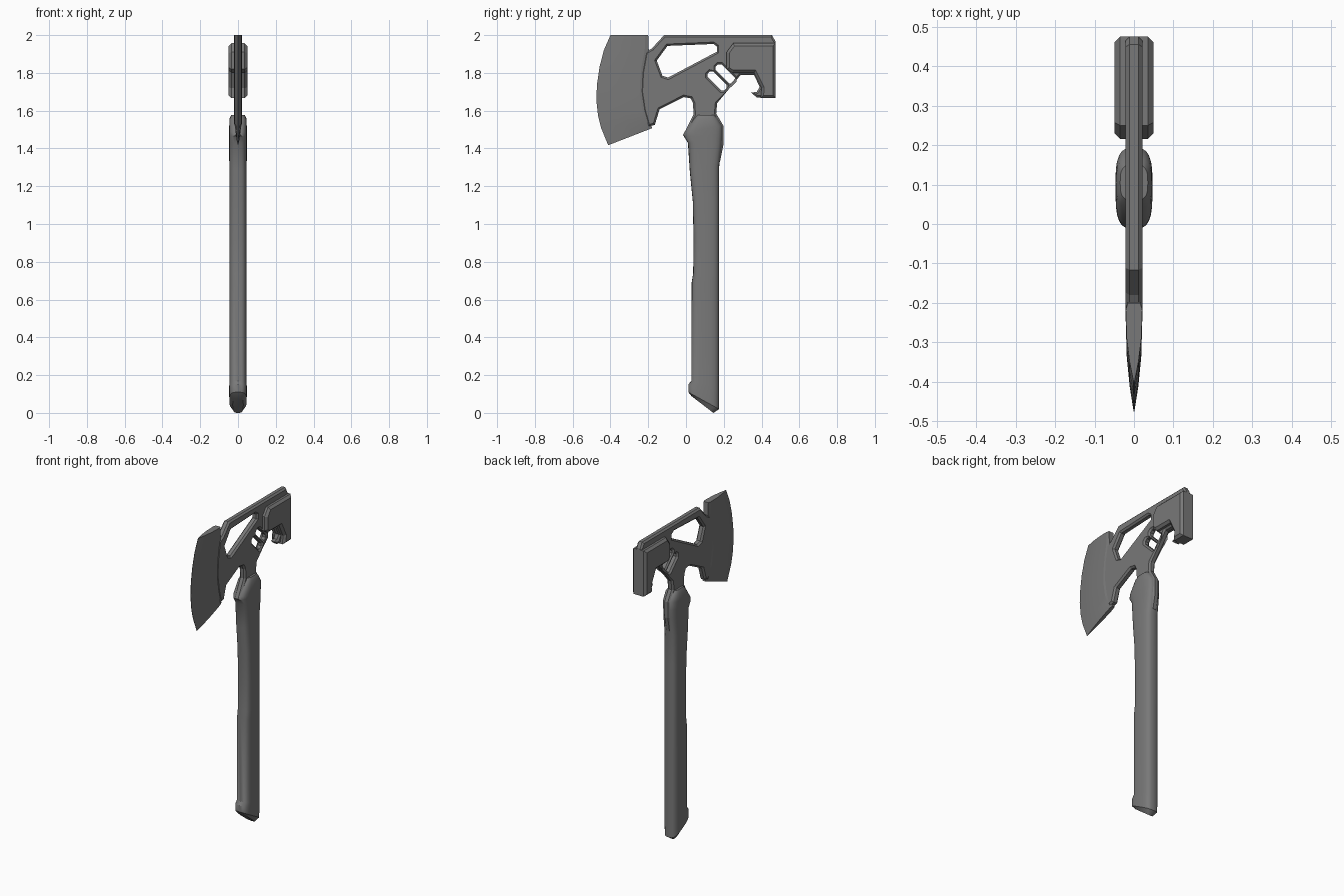
import bpy, bmesh
from math import cos, sin, pi, copysign, radians
from mathutils import Matrix

cube = bpy.data.objects.get("Cube")
if cube:
    bpy.data.objects.remove(cube, do_unlink=True)

steel = bpy.data.materials.new("dark grey")
steel.use_nodes = True
GREY = (0.19, 0.19, 0.19, 1)
steel.diffuse_color = GREY
steel.node_tree.nodes["Principled BSDF"].inputs["Base Color"].default_value = GREY

# Local x, y, z of a flat profile become world y, z, x
SIDE = Matrix(((0, 0, 1, 0), (1, 0, 0, 0), (0, 1, 0, 0), (0, 0, 0, 1)))


def select(obj):
    bpy.ops.object.select_all(action='DESELECT')
    obj.select_set(True)
    bpy.context.view_layer.objects.active = obj


def profile(name, loops, half, chamfer):
    """Chamfered slab from a (y, z) outline followed by its holes."""
    curve = bpy.data.curves.new(name, 'CURVE')
    curve.dimensions, curve.fill_mode = '2D', 'BOTH'
    curve.extrude, curve.bevel_depth = half - chamfer, chamfer
    curve.offset, curve.bevel_resolution = -chamfer, 0
    for loop in loops:
        spline = curve.splines.new('POLY')
        spline.points.add(len(loop) - 1)
        for point, (y, z) in zip(spline.points, loop):
            point.co = (y, z, 0, 1)
            point.radius = 1
        spline.use_cyclic_u = True
    curve.materials.append(steel)
    obj = bpy.data.objects.new(name, curve)
    bpy.context.collection.objects.link(obj)
    obj.matrix_world = SIDE
    select(obj)
    bpy.ops.object.convert(target='MESH')
    bpy.ops.object.shade_flat()


def loft(name, rings, angle):
    """Skin closed rings of equal length and cap both ends."""
    bm = bmesh.new()
    rows = [[bm.verts.new(p) for p in ring] for ring in rings]
    n = len(rows[0])
    for a, b in zip(rows, rows[1:]):
        for i in range(n):
            j = (i + 1) % n
            bm.faces.new((a[i], a[j], b[j], b[i]))
    bm.faces.new(rows[0])
    bm.faces.new(rows[-1])
    bmesh.ops.recalc_face_normals(bm, faces=bm.faces)
    mesh = bpy.data.meshes.new(name)
    bm.to_mesh(mesh)
    bm.free()
    mesh.materials.append(steel)
    obj = bpy.data.objects.new(name, mesh)
    bpy.context.collection.objects.link(obj)
    select(obj)
    bpy.ops.object.shade_smooth_by_angle(angle=radians(angle))


def slot(cy, cz, length=0.125, width=0.042):
    """Round-cornered slot sloping down towards the back."""
    a, w, c = length / 2, width / 2, 0.012
    corners = [(a, w - c), (a - c, w), (c - a, w), (-a, w - c),
               (-a, c - w), (c - a, -w), (a - c, -w), (a, c - w)]
    k = 0.5 ** 0.5
    return [(cy + k * (u + v), cz + k * (v - u)) for u, v in corners]


# Head plate: arm, hook and tang in one slab, with window and two slots
plate = [(-0.18, 1.93), (-0.116, 2.0), (0.455, 2.0), (0.475, 1.965),
         (0.475, 1.67), (0.375, 1.67), (0.345, 1.695), (0.375, 1.70),
         (0.39, 1.725), (0.36, 1.79), (0.29, 1.79), (0.165, 1.64),
         (0.16, 1.585), (0.198, 1.52), (0.198, 1.42), (0.18, 1.33),
         (0.10, 1.33), (0.03, 1.42), (-0.016, 1.47), (0.04, 1.58),
         (0.037, 1.64), (0.025, 1.665), (-0.012, 1.672), (-0.14, 1.607),
         (-0.165, 1.525), (-0.20, 1.515), (-0.225, 1.60), (-0.24, 1.70),
         (-0.235, 1.80), (-0.215, 1.91)]
window = [(-0.155, 1.865), (-0.098, 1.943), (0.145, 1.953), (0.163, 1.94),
          (0.163, 1.912), (-0.095, 1.775), (-0.125, 1.785)]
profile("head_plate", [plate, window, slot(0.165, 1.757), slot(0.208, 1.795)],
        0.021, 0.01)

# Thick hammer block at the back of the head
hammer = [(0.215, 1.82), (0.215, 1.91), (0.25, 1.957), (0.475, 1.957),
          (0.475, 1.667), (0.395, 1.667), (0.40, 1.72), (0.36, 1.80),
          (0.245, 1.80)]
profile("hammer_block", [hammer], 0.049, 0.014)

# Blade: each row runs from the thick inner edge to the sharp outer edge
rows = [  # inner y, inner z, outer y, outer z, thickness factor
    (-0.20, 2.0, -0.40, 2.0, 1), (-0.197, 1.92, -0.435, 1.92, 1),
    (-0.212, 1.84, -0.458, 1.83, 1), (-0.22, 1.76, -0.471, 1.74, 1),
    (-0.22, 1.68, -0.475, 1.66, 1), (-0.207, 1.60, -0.466, 1.575, 1),
    (-0.19, 1.55, -0.45, 1.51, 0.95), (-0.18, 1.507, -0.412, 1.417, 0.55)]
section = [(0, 0.016), (0.09, 0.021), (0.45, 0.0185), (0.75, 0.011), (1, 0.001)]
blade = []
for iy, iz, oy, oz, f in rows:
    half = [(h * f, iy + t * (oy - iy), iz + t * (oz - iz)) for t, h in section]
    blade.append(half + [(-x, y, z) for x, y, z in reversed(half)])
loft("blade", blade, 12)

# Handle: rings given by front point, back point and half width
grip = [(0.03, 0.088, 0.145, 0.0, 0.028), (0.012, 0.11, 0.175, 0.02, 0.046),
        (0.012, 0.15, 0.175, 0.10, 0.047), (0.028, 0.17, 0.175, 0.14, 0.046),
        (0.03, 0.69, 0.175, 0.69, 0.046), (0.038, 0.74, 0.175, 0.74, 0.046),
        (0.04, 0.92, 0.175, 0.92, 0.046), (0.036, 1.12, 0.175, 1.12, 0.046),
        (0.02, 1.28, 0.175, 1.30, 0.046), (0.01, 1.43, 0.19, 1.42, 0.047),
        (-0.012, 1.465, 0.193, 1.47, 0.047), (-0.008, 1.485, 0.193, 1.52, 0.047),
        (0.04, 1.555, 0.165, 1.562, 0.045), (0.06, 1.578, 0.15, 1.578, 0.035)]


def bend(v):
    return copysign(abs(v) ** 0.62, v)


SIDES = 24
handle = []
for fy, fz, by, bz, w in grip:
    ring = []
    for i in range(SIDES):
        a = 2 * pi * i / SIDES
        t = (bend(cos(a)) + 1) / 2
        ring.append((w * bend(sin(a)), fy + t * (by - fy), fz + t * (bz - fz)))
    handle.append(ring)
loft("handle", handle, 35)
